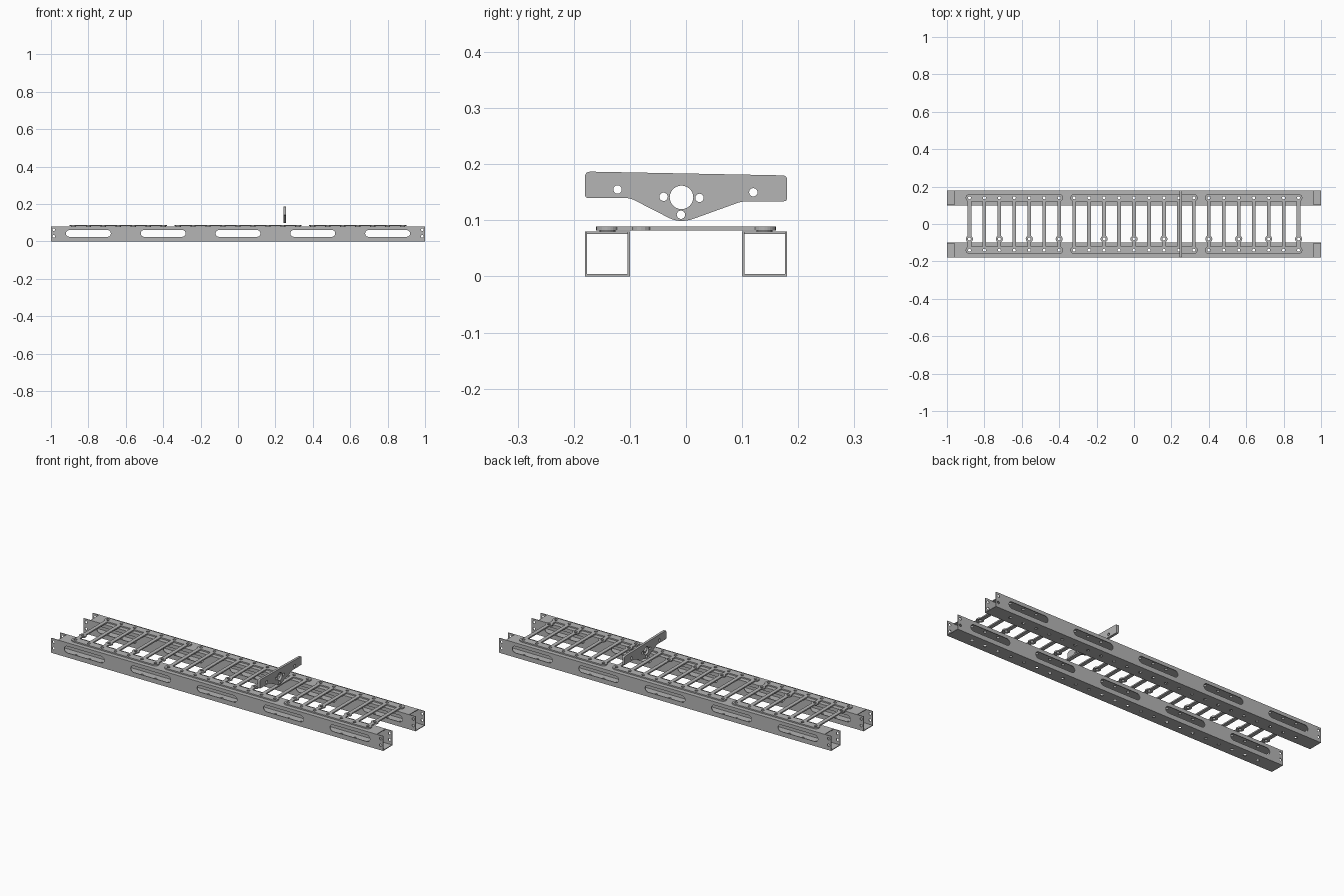
import bpy
from math import sin, cos, pi
from mathutils import Matrix, Vector

cube = bpy.data.objects.get("Cube")
if cube:
    bpy.data.objects.remove(cube, do_unlink=True)

steel = bpy.data.materials.new("grey_steel")
steel.use_nodes = True
GREY = (0.46, 0.46, 0.46, 1)
steel.diffuse_color = GREY
steel.node_tree.nodes["Principled BSDF"].inputs["Base Color"].default_value = GREY

# Orientation of the flat sheets: lying, facing front, facing sideways
FLAT = Matrix.Identity(3)
FRONT = Matrix.Rotation(pi / 2, 3, "X")
SIDE = Matrix(((0, 0, 1), (1, 0, 0), (0, 1, 0)))


def circle(x, y, r, n=16):
    return [(x + r * cos(2 * pi * i / n), y + r * sin(2 * pi * i / n)) for i in range(n)]


def rounded_rect(x, y, w, h, r=0.0, n=6):
    pts = []
    for k, (sx, sy) in enumerate(((1, 1), (-1, 1), (-1, -1), (1, -1))):
        cx, cy = x + sx * (w / 2 - r), y + sy * (h / 2 - r)
        if r == 0:
            pts.append((cx, cy))
            continue
        for i in range(n + 1):
            a = (k + i / n) * pi / 2
            p = (cx + r * cos(a), cy + r * sin(a))
            if not pts or (Vector(p) - Vector(pts[-1])).length > 1e-5:
                pts.append(p)
    if (Vector(pts[0]) - Vector(pts[-1])).length < 1e-5:
        pts.pop()
    return pts


def fillet(corners, n=5):
    """Round each (x, y, radius) corner of a polygon."""
    pts = []
    for i, (x, y, r) in enumerate(corners):
        p = Vector((x, y))
        a = p + (Vector(corners[i - 1][:2]) - p).normalized() * r
        b = p + (Vector(corners[(i + 1) % len(corners)][:2]) - p).normalized() * r
        for k in range(n + 1):
            t = k / n
            pts.append(tuple(a * (1 - t) ** 2 + p * 2 * t * (1 - t) + b * t * t))
    return pts


def sheet(name, outline, holes, thickness, location, turn=FLAT):
    """Flat sheet with holes, centred on its thickness."""
    curve = bpy.data.curves.new(name, "CURVE")
    curve.dimensions = "2D"
    curve.fill_mode = "BOTH"
    curve.extrude = thickness / 2
    for loop in [outline] + holes:
        spline = curve.splines.new("POLY")
        spline.points.add(len(loop) - 1)
        for point, (x, y) in zip(spline.points, loop):
            point.co = (x, y, 0, 1)
        spline.use_cyclic_u = True
    temp = bpy.data.objects.new(name + "_curve", curve)
    bpy.context.collection.objects.link(temp)
    graph = bpy.context.evaluated_depsgraph_get()
    mesh = bpy.data.meshes.new_from_object(temp.evaluated_get(graph))
    bpy.data.objects.remove(temp, do_unlink=True)
    mesh.transform(turn.to_4x4())
    mesh.shade_flat()
    mesh.materials.clear()
    mesh.materials.append(steel)
    obj = bpy.data.objects.new(name, mesh)
    obj.location = location
    bpy.context.collection.objects.link(obj)
    return obj


WALL = 0.004
HEIGHT = 0.08
BEAM_Y = 0.14
STEP = 0.08
HOLE = 0.008

# Two hollow beams: slotted side walls, drilled top and bottom
slots = [rounded_rect(x * 0.4, 0.043, 0.24, 0.036, 0.018) for x in range(-2, 3)]
end_holes = [circle(s * 0.985, z, 0.007) for s in (-1, 1) for z in (0.027, 0.062)]
drilled = [circle(i * STEP, 0, HOLE) for i in range(-11, 12)]
for side, sy in (("front", -1), ("back", 1)):
    for part, off in (("outer", 0.04 - WALL / 2), ("inner", WALL / 2 - 0.04)):
        sheet(f"{side}_beam_{part}_wall", rounded_rect(0, HEIGHT / 2, 2, HEIGHT),
              slots + end_holes, WALL, (0, sy * (BEAM_Y + off), 0), FRONT)
    width = 0.08 - 2 * WALL
    sheet(f"{side}_beam_bottom", rounded_rect(0, 0, 2, width), drilled, WALL,
          (0, sy * BEAM_Y, WALL / 2))
    sheet(f"{side}_beam_top", rounded_rect(0, 0, 1.92, width), drilled, WALL,
          (0, sy * BEAM_Y, HEIGHT - WALL / 2))

# Three ladder frames lying on the beams
PLATE = 0.007
PLATE_Z = 0.0855
for label, first, last in (("right", -11, -5), ("middle", -4, 4), ("left", 5, 11)):
    span = range(first, last + 1)
    mid = (first + last) / 2 * STEP
    length = (last - first) * STEP + 0.04
    for side, sy in (("front", -1), ("back", 1)):
        sheet(f"{label}_{side}_rail", rounded_rect(mid, 0, length, 0.04, 0.0199),
              [circle(i * STEP, 0, HOLE) for i in span], PLATE, (0, sy * BEAM_Y, PLATE_Z))
        # Spacers between rail and beam
        for i in span:
            sheet(f"{label}_{side}_spacer", circle(0, 0, 0.014), [circle(0, 0, HOLE)],
                  0.003, (i * STEP, sy * BEAM_Y, 0.081))
    for i in span:
        # Every second rung carries a drilled boss
        has_boss = (i - first) % 2 == 0 and abs(i) != 4
        bore = [circle(0, -0.08, HOLE)] if has_boss else []
        sheet(f"{label}_rung", rounded_rect(0, 0, 0.02, 0.25), bore, PLATE,
              (i * STEP, 0, PLATE_Z))
        if has_boss:
            sheet(f"{label}_boss", circle(0, 0, 0.019), [circle(0, 0, HOLE)], PLATE,
                  (i * STEP, -0.08, PLATE_Z))

# Upright bracket plate above the ladder
profile = fillet([(-0.18, 0.187, 0.01), (-0.18, 0.14, 0.006), (-0.1, 0.14, 0.01),
                  (-0.02, 0.099, 0.012), (0.003, 0.099, 0.012), (0.1, 0.134, 0.01),
                  (0.18, 0.134, 0.006), (0.18, 0.18, 0.008)])
bores = [circle(-0.008, 0.141, 0.021, 24)]
bores += [circle(y, z, 0.0075) for y, z in ((-0.04, 0.142), (0.024, 0.14), (-0.122, 0.155),
                                            (0.12, 0.15), (-0.009, 0.11))]
sheet("bracket_plate", profile, bores, 0.013, (0.251, 0, 0), SIDE)
